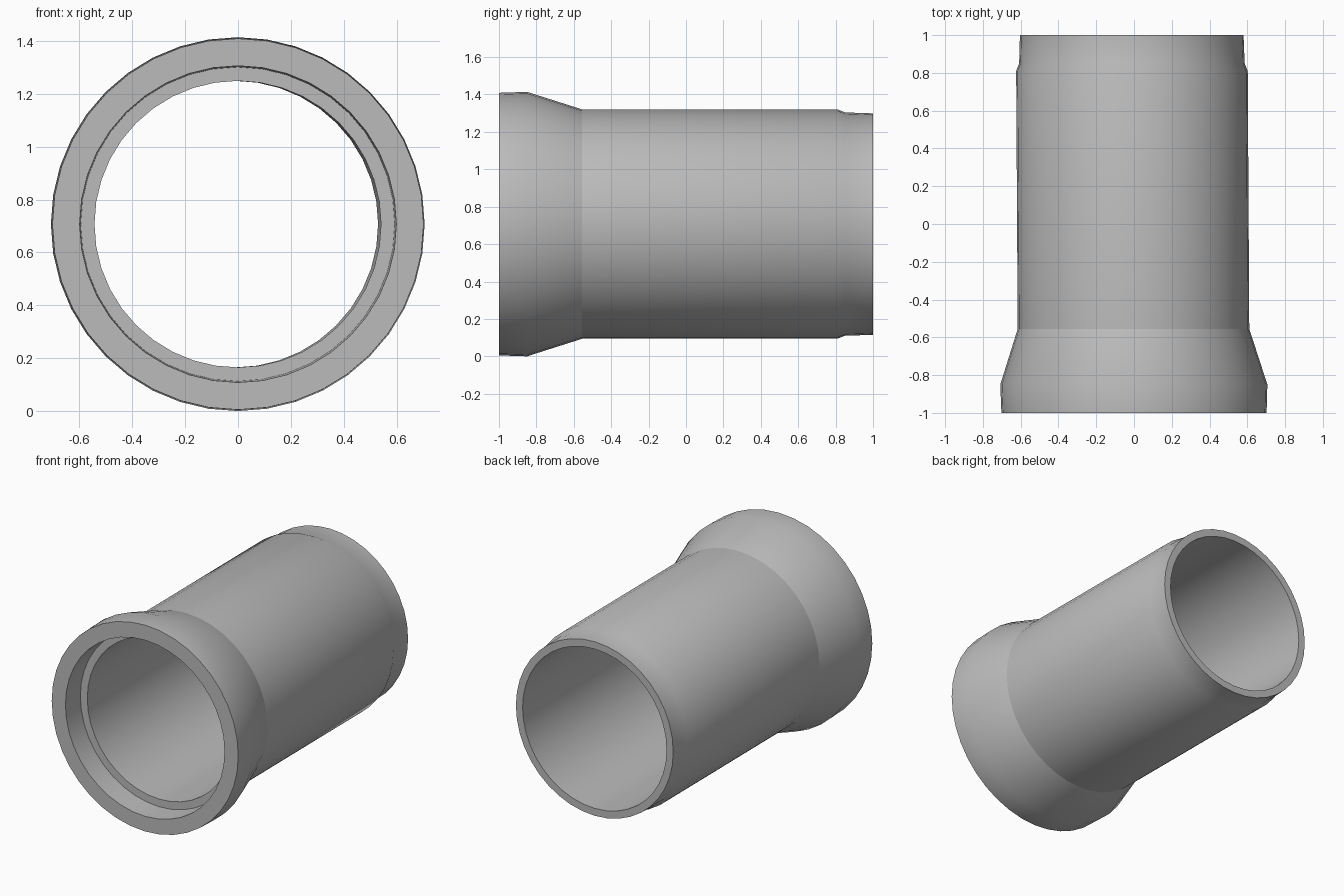
import bpy, bmesh, math

cube = bpy.data.objects.get("Cube")
if cube:
    bpy.data.objects.remove(cube, do_unlink=True)

SIDES = 40
AXIS_Z = 0.707

# Closed wall profile: (distance along y, radius, crisp ring)
PROFILE = [
    (-1.0, 0.702, True),     # socket rim, outside
    (-0.85, 0.707, False),   # socket shoulder
    (-0.555, 0.613, True),   # collar meets barrel
    (0.81, 0.613, False),    # barrel end
    (0.85, 0.597, False),    # spigot step
    (1.0, 0.592, True),      # spigot rim, outside
    (1.0, 0.542, True),      # spigot rim, inside
    (-0.845, 0.542, True),   # bore meets socket floor
    (-0.845, 0.594, True),   # socket floor
    (-1.0, 0.599, True),     # socket rim, inside
]


def make_material(name, value):
    mat = bpy.data.materials.new(name)
    mat.use_nodes = True
    colour = (value, value, value, 1.0)
    mat.diffuse_color = colour
    mat.node_tree.nodes["Principled BSDF"].inputs["Base Color"].default_value = colour
    return mat


def axis_x(y):
    # The pipe leans very slightly to its right towards the back
    return -0.006 * (y + 1.0)


# Sweep the profile into rings, then bridge neighbouring rings
bm = bmesh.new()
rings = []
for y, radius, crisp in PROFILE:
    ring = []
    for i in range(SIDES):
        a = math.tau * i / SIDES
        ring.append(bm.verts.new((axis_x(y) + radius * math.cos(a), y,
                                  AXIS_Z + radius * math.sin(a))))
    rings.append(ring)

for k, ring in enumerate(rings):
    following = rings[(k + 1) % len(rings)]
    for i in range(SIDES):
        j = (i + 1) % SIDES
        face = bm.faces.new((ring[i], ring[j], following[j], following[i]))
        face.smooth = True

# Keep the crisp rings sharp
for (y, radius, crisp), ring in zip(PROFILE, rings):
    for i in range(SIDES):
        edge = bm.edges.get((ring[i], ring[(i + 1) % SIDES]))
        edge.smooth = not crisp

bmesh.ops.recalc_face_normals(bm, faces=bm.faces)
mesh = bpy.data.meshes.new("pipe_section")
bm.to_mesh(mesh)
bm.free()
mesh.materials.append(make_material("concrete grey", 0.5))
pipe = bpy.data.objects.new("pipe_section", mesh)
bpy.context.collection.objects.link(pipe)
